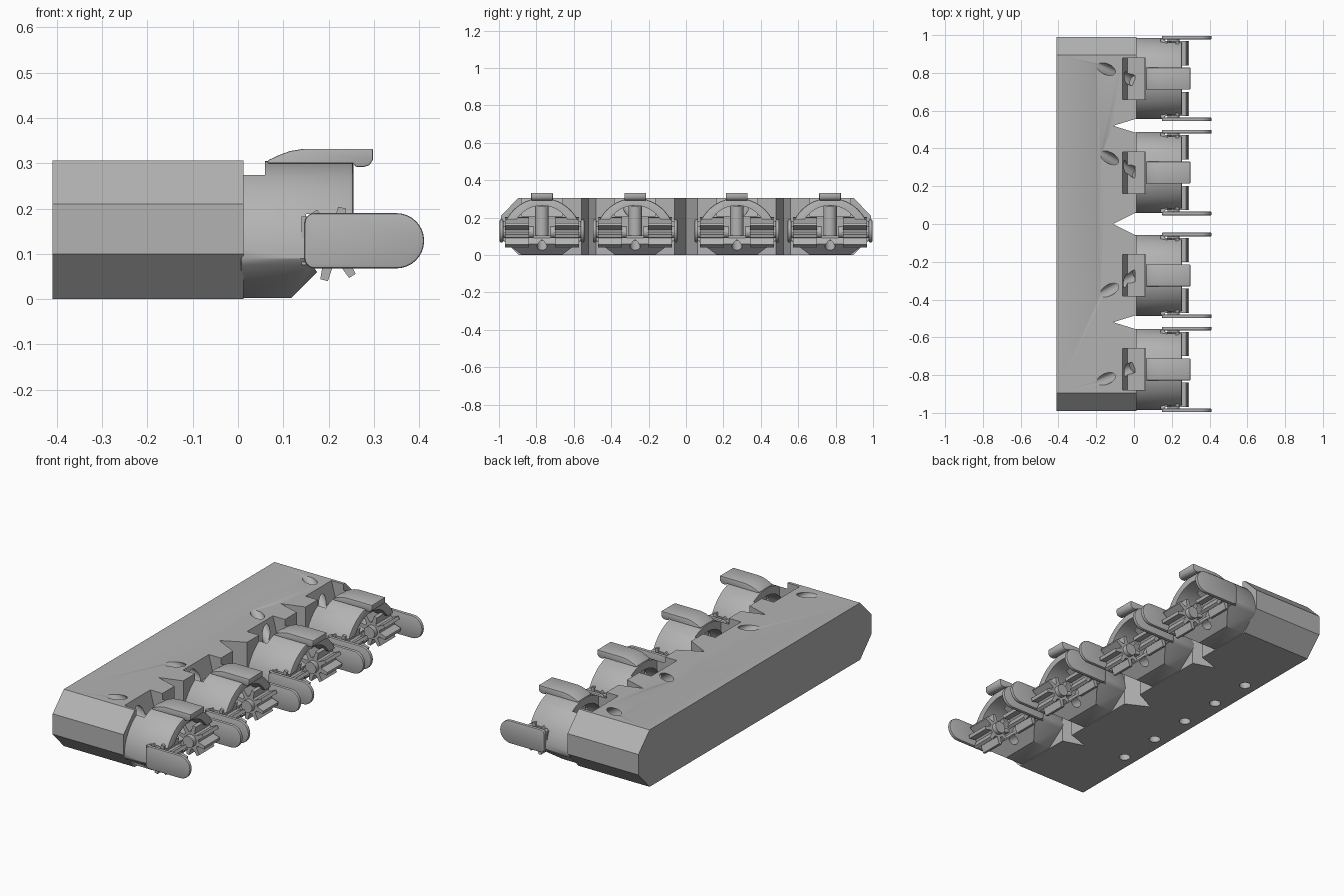
import bpy, bmesh
from math import sin, cos, pi, radians
from mathutils import Vector

old = bpy.data.objects.get("Cube")
if old:
    bpy.data.objects.remove(old)

grey = bpy.data.materials.new("plain_grey")
grey.use_nodes = True
COLOUR = (0.45, 0.45, 0.45, 1)
grey.diffuse_color = COLOUR
grey.node_tree.nodes["Principled BSDF"].inputs["Base Color"].default_value = COLOUR

CENTRES = (-0.77, -0.272, 0.272, 0.77)


def finish(name, bm):
    bmesh.ops.recalc_face_normals(bm, faces=bm.faces)
    mesh = bpy.data.meshes.new(name)
    bm.to_mesh(mesh)
    bm.free()
    mesh.materials.append(grey)
    ob = bpy.data.objects.new(name, mesh)
    bpy.context.collection.objects.link(ob)
    return ob


def prism(name, outline, axis, lo, hi):
    """Extrude a 2D outline along an axis; the outline uses the other two axes in order."""
    bm = bmesh.new()
    place = {"x": lambda a, b: (lo, a, b), "y": lambda a, b: (a, lo, b), "z": lambda a, b: (a, b, lo)}[axis]
    face = bm.faces.new([bm.verts.new(place(*p)) for p in outline])
    top = bmesh.ops.extrude_face_region(bm, geom=[face])["geom"]
    shift = Vector([hi - lo if a == axis else 0 for a in "xyz"])
    bmesh.ops.translate(bm, vec=shift, verts=[v for v in top if isinstance(v, bmesh.types.BMVert)])
    return finish(name, bm)


def rod(name, a, b, radius, sides=24):
    a, b = Vector(a), Vector(b)
    bm = bmesh.new()
    bmesh.ops.create_cone(bm, cap_ends=True, segments=sides, radius1=radius, radius2=radius, depth=(b - a).length)
    bmesh.ops.rotate(bm, matrix=(b - a).to_track_quat("Z", "Y").to_matrix(), verts=bm.verts)
    bmesh.ops.translate(bm, vec=(a + b) / 2, verts=bm.verts)
    return finish(name, bm)


def arc(cx, cy, r, start, end, n=8):
    angles = [radians(start + (end - start) * i / n) for i in range(n + 1)]
    return [(cx + r * cos(t), cy + r * sin(t)) for t in angles]


def apply(ob, kind, **settings):
    mod = ob.modifiers.new(kind.lower(), kind)
    for key, value in settings.items():
        setattr(mod, key, value)
    bpy.ops.object.select_all(action="DESELECT")
    bpy.context.view_layer.objects.active = ob
    ob.select_set(True)
    bpy.ops.object.modifier_apply(modifier=mod.name)


def cut(ob, cutter):
    apply(ob, "BOOLEAN", operation="DIFFERENCE", solver="EXACT", object=cutter)
    bpy.data.objects.remove(cutter)


def smooth(ob, angle=35):
    bpy.ops.object.select_all(action="DESELECT")
    bpy.context.view_layer.objects.active = ob
    ob.select_set(True)
    bpy.ops.object.shade_smooth_by_angle(angle=radians(angle))


def pocket(y):
    outline = [(-0.06, 0.34), (-0.06, 0.306), (-0.035, 0.21), (0.06, 0.21), (0.06, 0.34)]
    return prism("pocket_cutter", outline, "y", y - 0.11, y + 0.11)


# Base block with chamfered long ends
half = [(0.895, 0), (0.99, 0.1), (0.99, 0.21), (0.895, 0.306)]
block = prism("base_block", half + [(-y, z) for y, z in reversed(half)], "x", -0.41, 0.012)

# V notches between the pods
for y, w in ((-0.52, 0.037), (0, 0.06), (0.52, 0.037)):
    t = w * 1.1
    cut(block, prism("notch_cutter", [(-0.11, y), (0.022, y - t), (0.022, y + t)], "z", -0.1, 0.4))

# Pockets, slanted drill holes on top, round holes underneath
for y in CENTRES:
    cut(block, pocket(y))
for side in (-1, 1):
    for x, y, dy in ((-0.147, 0.82, -0.065), (-0.13, 0.35, -0.085)):
        mid, step = Vector((x, y * side, 0.306)), Vector((0.15, dy * side, -0.11))
        cut(block, rod("drill_cutter", mid - step, mid + step * 0.95, 0.029))
for i in range(-2, 3):
    cut(block, rod("bore_cutter", (-0.34, i * 0.24, -0.05), (-0.34, i * 0.24, 0.12), 0.029))
smooth(block)

# Hollow arched pod
lower = [(-0.205, 0.075), (-0.11, 0.003), (0.11, 0.003), (0.205, 0.075)]
pod = prism("pod", arc(0, 0.09, 0.215, 0, 180, 32) + lower, "x", 0.005, 0.255)
apply(pod, "BEVEL", width=0.008, segments=2, limit_method="ANGLE", angle_limit=radians(60))
cut(pod, prism("cavity_cutter", arc(0, 0.105, 0.16, 0, 180, 24), "x", 0.055, 0.3))
cut(pod, prism("front_cutter", [(0.105, -0.01), (0.175, 0.06), (0.15, 0.09), (0.15, 0.188),
                                (0.3, 0.188), (0.3, -0.01)], "y", -0.3, 0.3))
cut(pod, pocket(0))
cut(pod, rod("screw_cutter", (0.2, 0, 0.02), (0.08, 0, 0.1), 0.027))
smooth(pod)

# Vertical post inside the pod
post = rod("post", (0.1, 0, 0.09), (0.1, 0, 0.262), 0.036)
smooth(post)

# Curved tab over the pod
tab = prism("top_tab", [(0.065, 0.3), (0.065, 0.306), (0.09, 0.318), (0.115, 0.327), (0.145, 0.332),
                        (0.298, 0.332), (0.298, 0.308), (0.29, 0.296), (0.278, 0.292), (0.26, 0.292),
                        (0.255, 0.3)], "y", -0.058, 0.058)
apply(tab, "BEVEL", width=0.004, segments=2, limit_method="ANGLE", angle_limit=radians(50))
smooth(tab)
parts = [pod, post, tab]

# Toothed pinions, axle stubs and side paddles, mirrored across each pod
teeth = []
for i in range(8):
    t = 31 + 45 * i
    for r, d in ((0.045, -15), (0.083, -6), (0.083, 6), (0.045, 15)):
        teeth.append((0.21 + r * cos(radians(t + d)), 0.122 + r * sin(radians(t + d))))
paddle = (arc(0.35, 0.129, 0.061, -90, 90, 16) + arc(0.169, 0.168, 0.022, 90, 180, 5)
          + arc(0.169, 0.09, 0.022, 180, 270, 5))
for side, label in ((-1, "right"), (1, "left")):
    parts.append(prism("pinion_" + label, teeth, "y", side * 0.07, side * 0.198))
    axle = rod("axle_" + label, (0.21, side * 0.045, 0.122), (0.21, side * 0.215, 0.122), 0.032)
    blade = prism("paddle_" + label, paddle, "y", side * 0.207, side * 0.226)
    apply(blade, "BEVEL", width=0.005, segments=2, limit_method="ANGLE", angle_limit=radians(60))
    root = prism("paddle_root_" + label, [(0.14, 0.075), (0.165, 0.075), (0.165, 0.183), (0.14, 0.183)],
                 "y", side * 0.18, side * 0.21)
    for ob in (axle, blade):
        smooth(ob)
    parts += [axle, blade, root]

# Repeat the whole unit along the block
for ob in parts:
    base = ob.name
    for i, y in enumerate(CENTRES):
        unit = ob if i == 0 else ob.copy()
        if i:
            bpy.context.collection.objects.link(unit)
        unit.name = f"{base}_{i + 1}"
        unit.location.y = y
